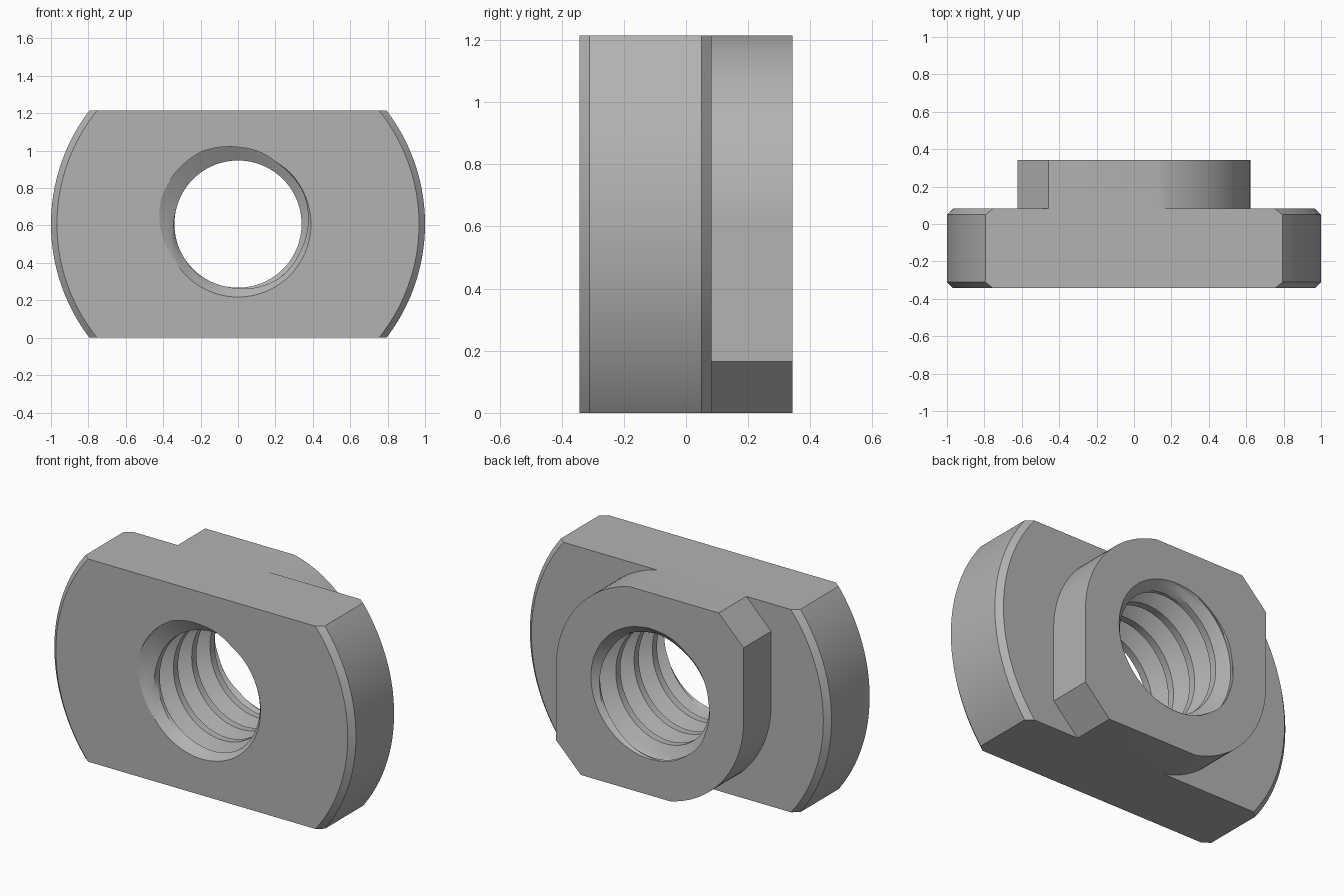
import bpy, bmesh
from math import cos, sin, radians, acos, pi

HALF_H, BACK = 0.6075, 0.343
PITCH, MINOR, MAJOR = 0.173, 0.34, 0.433

if "Cube" in bpy.data.objects:
    bpy.data.objects.remove(bpy.data.objects["Cube"])

steel = bpy.data.materials.new("steel_grey")
steel.use_nodes = True
GREY = (0.45, 0.45, 0.45, 1)
steel.diffuse_color = GREY
steel.node_tree.nodes["Principled BSDF"].inputs["Base Color"].default_value = GREY


def finish(name, bm):
    bmesh.ops.recalc_face_normals(bm, faces=bm.faces)
    me = bpy.data.meshes.new(name)
    bm.to_mesh(me)
    bm.free()
    me.materials.append(steel)
    ob = bpy.data.objects.new(name, me)
    ob.location.z = HALF_H
    bpy.context.collection.objects.link(ob)
    return ob


def loft(bm, rings):
    """Skin closed rings of points and cap both ends."""
    rows = [[bm.verts.new(p) for p in ring] for ring in rings]
    for a, b in zip(rows, rows[1:]):
        for i in range(len(a)):
            j = (i + 1) % len(a)
            bm.faces.new((a[i], a[j], b[j], b[i]))
    bm.faces.new(rows[0])
    bm.faces.new(rows[-1])


# Wide slab: chamfered disc trimmed flat above and below
def make_slab():
    bm = bmesh.new()
    n = 128
    stations = [(0.968, -BACK), (1, -0.311), (1, 0.05), (0.968, 0.082)]
    loft(bm, [[(r * cos(2 * pi * i / n), y, r * sin(2 * pi * i / n))
               for i in range(n)] for r, y in stations])
    for s in (1, -1):
        geom = bm.verts[:] + bm.edges[:] + bm.faces[:]
        cut = bmesh.ops.bisect_plane(bm, geom=geom, plane_co=(0, 0, s * HALF_H),
                                     plane_no=(0, 0, s), clear_outer=True)
        edges = [e for e in cut["geom_cut"] if isinstance(e, bmesh.types.BMEdge)]
        bmesh.ops.contextual_create(bm, geom=edges)
    return finish("nut_body", bm)


# Raised boss: two round corners and two chamfered corners, half-turn symmetric
def make_boss():
    r, c, n = 0.622, 0.165, 24
    top = acos(1) + pi / 2 - acos(HALF_H / r)
    half = [(r * cos(top * i / n), r * sin(top * i / n)) for i in range(n)]
    half += [(r * cos(top), HALF_H), (c - r, HALF_H), (-r, HALF_H - c)]
    outline = half + [(-x, -z) for x, z in half]
    bm = bmesh.new()
    loft(bm, [[(x, y, z) for x, z in outline] for y in (-0.1, BACK)])
    return finish("boss", bm)


# Threaded bore: columns follow the helix so the thread edges stay crisp
def bore_radius(y, centre):
    d = abs((y - centre + PITCH / 2) % PITCH - PITCH / 2)
    groove = max(MINOR, MAJOR - max(0, d - 0.011) * 1.732)
    fade = MAJOR - max(0, y - 0.25) * 0.43
    countersink = 0.39 - min(y + BACK, BACK - y)
    return max(MINOR, countersink, min(groove, fade))


def make_bore():
    n, end = 96, 0.37
    flank = [0.011 + 0.0537 * i / 4 for i in range(5)]
    offsets = [-d for d in reversed(flank)] + flank + [PITCH / 2]
    bm = bmesh.new()
    columns = []
    for i in range(n + 1):
        a = 2 * pi * i / n
        centre = -BACK + PITCH * (radians(139) - a) / (2 * pi)
        column = []
        for k in range(-1, 7):
            for d in offsets:
                y = max(-end, min(end, centre + k * PITCH + d))
                r = bore_radius(y, centre)
                column.append(bm.verts.new((r * cos(a), y, r * sin(a))))
        columns.append(column)
    for a, b in zip(columns, columns[1:]):
        for j in range(len(a) - 1):
            bm.faces.new((a[j], b[j], b[j + 1], a[j + 1]))
    bmesh.ops.remove_doubles(bm, verts=bm.verts, dist=1e-5)
    rim = [e for e in bm.edges if e.is_boundary]
    bmesh.ops.holes_fill(bm, edges=rim, sides=0)
    loose = [v for v in bm.verts if not v.link_faces]
    bmesh.ops.delete(bm, geom=loose, context="VERTS")
    return finish("thread_cutter", bm)


# Join the boss to the slab, then cut the thread
nut = make_slab()
bpy.context.view_layer.objects.active = nut
for tool, op in ((make_boss(), "UNION"), (make_bore(), "DIFFERENCE")):
    mod = nut.modifiers.new(tool.name, "BOOLEAN")
    mod.object, mod.operation, mod.solver = tool, op, "EXACT"
    tool.hide_render = True
    bpy.ops.object.modifier_apply(modifier=mod.name)
    bpy.data.objects.remove(tool)

bpy.ops.object.select_all(action="DESELECT")
nut.select_set(True)
bpy.ops.object.shade_smooth_by_angle(angle=radians(20))
